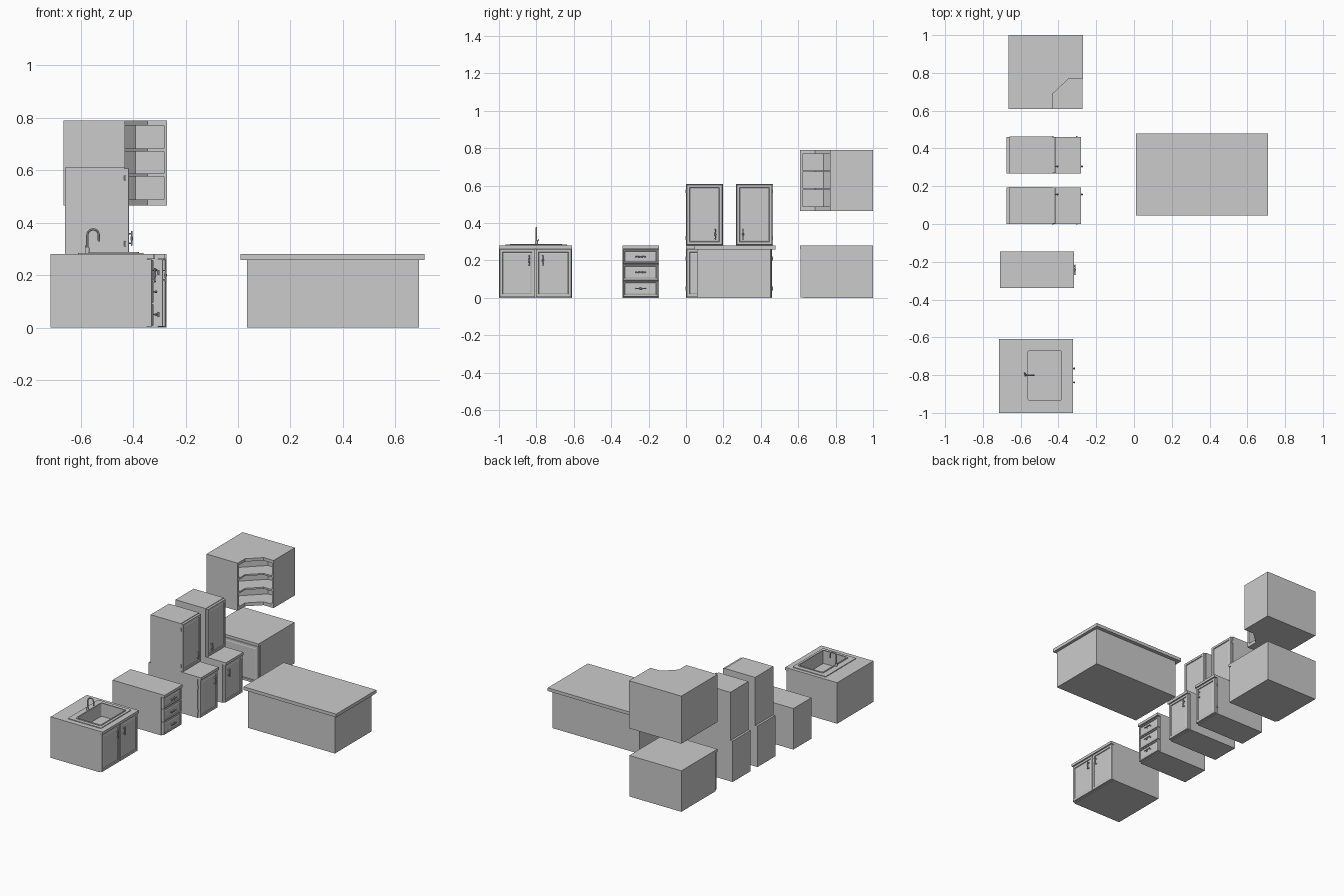
import bpy, bmesh, math
from mathutils import Vector, Matrix

if "Cube" in bpy.data.objects:
    bpy.data.objects.remove(bpy.data.objects["Cube"])


def finish(name, bm, smooth=False):
    bmesh.ops.recalc_face_normals(bm, faces=bm.faces)
    me = bpy.data.meshes.new(name)
    bm.to_mesh(me)
    bm.free()
    ob = bpy.data.objects.new(name, me)
    bpy.context.collection.objects.link(ob)
    if smooth:
        bpy.ops.object.select_all(action='DESELECT')
        bpy.context.view_layer.objects.active = ob
        ob.select_set(True)
        bpy.ops.object.shade_smooth_by_angle()
    return ob


def box_bm(x, y, z):
    bm = bmesh.new()
    bmesh.ops.create_cube(bm, size=1)
    for v in bm.verts:
        v.co = [(a + b) / 2 + c * (b - a) for (a, b), c in zip((x, y, z), v.co)]
    return bm


def box(name, x, y, z):
    return finish(name, box_bm(x, y, z))


def panel(name, x, y, z, facing=(1, 0, 0), rail=0.02):
    """Door or drawer front with a framed, stepped centre."""
    bm = box_bm(x, y, z)
    bm.normal_update()
    f = max(bm.faces, key=lambda f: f.normal.dot(Vector(facing)))
    for thick, depth in ((0.002, 0.002), (rail, 0), (0.003, -0.005), (0.008, 0.002)):
        bmesh.ops.inset_region(bm, faces=[f], thickness=thick, depth=depth)
    return finish(name, bm)


def prism(name, pts, z0, z1):
    bm = bmesh.new()
    f = bm.faces.new([bm.verts.new((px, py, z0)) for px, py in pts])
    new = bmesh.ops.extrude_face_region(bm, geom=[f])['geom']
    bmesh.ops.translate(bm, vec=(0, 0, z1 - z0),
                        verts=[g for g in new if isinstance(g, bmesh.types.BMVert)])
    return finish(name, bm)


def rounded(x, y, r, n=5):
    pts = []
    for i, (cx, cy) in enumerate(((x[1]-r, y[1]-r), (x[0]+r, y[1]-r), (x[0]+r, y[0]+r), (x[1]-r, y[0]+r))):
        for k in range(n + 1):
            a = math.pi / 2 * (i + k / n)
            pts.append((cx + r * math.cos(a), cy + r * math.sin(a)))
    return pts


def cut(ob, cutter):
    m = ob.modifiers.new("cut", 'BOOLEAN')
    m.object, m.operation, m.solver = cutter, 'DIFFERENCE', 'EXACT'
    bpy.context.view_layer.objects.active = ob
    bpy.ops.object.modifier_apply(modifier=m.name)


def rod(name, p, q, r, seg=12):
    p, q = Vector(p), Vector(q)
    bm = bmesh.new()
    rot = (q - p).to_track_quat('Z', 'Y').to_matrix().to_4x4()
    bmesh.ops.create_cone(bm, cap_ends=True, segments=seg, radius1=r, radius2=r,
                          depth=(q - p).length, matrix=Matrix.Translation((p + q) / 2) @ rot)
    return finish(name, bm, True)


def handle(name, x, y, z, horizontal=False):
    """Turned spindle grip on two short posts."""
    prof = [(-.028, .0015), (-.025, .004), (-.02, .0025), (-.012, .003), (0, .0055)]
    prof += [(-t, r) for t, r in prof[-2::-1]]
    bm = bmesh.new()
    seg = 10
    rings = [[bm.verts.new((r * math.cos(2*math.pi*k/seg), r * math.sin(2*math.pi*k/seg), t))
              for k in range(seg)] for t, r in prof]
    for a, b in zip(rings, rings[1:]):
        for k in range(seg):
            bm.faces.new((a[k], a[(k+1) % seg], b[(k+1) % seg], b[k]))
    bm.faces.new(rings[0])
    bm.faces.new(rings[-1])
    if horizontal:
        bm.transform(Matrix.Rotation(math.pi / 2, 4, 'X'))
    bm.transform(Matrix.Translation((x + .013, y, z)))
    finish(name + "_grip", bm, True)
    for s in (-.018, .018):
        yy, zz = (y + s, z) if horizontal else (y, z + s)
        rod(name + "_post", (x, yy, zz), (x + .013, yy, zz), .0025, 8)
        rod(name + "_foot", (x, yy, zz), (x + .003, yy, zz), .0045, 10)


def base(name, x, y):
    """Base cabinet carcass with projecting worktop edge; returns body."""
    box(name + "_worktop_edge", (x[1] - .025, x[1]), y, (.262, .28))
    return box(name + "_body", (x[0], x[1] - .025), y, (0, .28))


# Island
box("island_body", (.034, .69), (.06, .453), (0, .26))
box("island_worktop", (.01, .71), (.045, .478), (.258, .28))

# Sink cabinet
sink = base("sink_cabinet", (-.715, -.322), (-1, -.61))
for y in ((-.997, -.807), (-.803, -.613)):
    panel("sink_door", (-.347, -.33), y, (.004, .26))
for y in (-.838, -.765):
    handle("sink_handle", -.33, y, .2)
rim = prism("sink_surround", rounded((-.61, -.36), (-.965, -.635), .004, 2), .278, .285)
lip = prism("sink_lip", rounded((-.57, -.377), (-.942, -.663), .014), .28, .289)
cutter = prism("basin_cutter", rounded((-.562, -.384), (-.934, -.671), .01), .2, .32)
for ob in (sink, rim, lip):
    cut(ob, cutter)
bpy.data.objects.remove(cutter)
rod("drain", (-.473, -.8, .199), (-.473, -.8, .203), .01, 20)

# Faucet
cu = bpy.data.curves.new("faucet_spout", 'CURVE')
cu.dimensions, cu.bevel_depth, cu.bevel_resolution, cu.use_fill_caps = '3D', .0045, 3, True
path = [(-.574, .284), (-.574, .353)]
path += [(-.5525 - .0215*math.cos(math.pi*k/10), .353 + .0215*math.sin(math.pi*k/10)) for k in range(1, 11)]
path += [(-.53, .328)]
sp = cu.splines.new('POLY')
sp.points.add(len(path) - 1)
for p, (px, pz) in zip(sp.points, path):
    p.co = (px, -.8, pz, 1)
spout = bpy.data.objects.new("faucet_spout", cu)
bpy.context.collection.objects.link(spout)
bpy.context.view_layer.objects.active = spout
spout.select_set(True)
bpy.ops.object.convert(target='MESH')
bpy.ops.object.shade_smooth_by_angle()
rod("faucet_base", (-.574, -.8, .28), (-.574, -.8, .305), .008, 16)
rod("faucet_lever", (-.574, -.8, .3), (-.58, -.787, .312), .003)

# Drawer cabinet
base("drawer_cabinet", (-.71, -.317), (-.34, -.145))
for z, h in (((.182, .258), .22), ((.094, .178), .137), ((.006, .09), .05)):
    panel("drawer_front", (-.342, -.325), (-.336, -.149), z, rail=.01)
    handle("drawer_handle", -.326, -.2425, h, True)

# Two base cabinets with wall units above, hinged on opposite sides
for y0, y1, hy, hinge in ((0, .193, .157, 0), (.268, .46, .305, .462)):
    base("base_cabinet", (-.675, -.28), (y0, y1))
    panel("base_door", (-.305, -.288), (y0 + .004, y1 - .004), (.004, .26))
    handle("base_handle", -.289, hy, .2)
    box("upper_body", (-.66, -.432), (y0, y1 + .004), (.28, .61))
    panel("upper_door", (-.432, -.417), (y0 + .003, y1 + .001), (.284, .606))
    handle("upper_handle", -.418, hy, .34)
    for x, zs in ((-.43, (.32, .57)), (-.303, (.05, .21))):
        for z in zs:
            rod("hinge", (x, hinge, z - .01), (x, hinge, z + .01), .004, 8)

# Corner base cabinet, door on the -y side
box("corner_base_body", (-.665, -.272), (.63, 1), (0, .28))
box("corner_base_worktop_edge", (-.665, -.272), (.61, .63), (.262, .28))
panel("corner_base_door", (-.66, -.277), (.613, .632), (.003, .26), facing=(0, -1, 0))

# Corner wall unit with open shelves
corner = prism("corner_upper_shelf", [(-.665, .61), (-.43, .61), (-.43, .69), (-.345, .77),
                                      (-.27, .77), (-.27, 1), (-.665, 1)], .465, .79)
for z0, z1 in ((.488, .577), (.588, .672), (.682, .77)):
    c = prism("shelf_cutter", [(-.38, .624), (-.54, .624), (-.54, .735), (-.39, .88),
                               (-.283, .88), (-.283, .72)], z0, z1)
    cut(corner, c)
    bpy.data.objects.remove(c)
